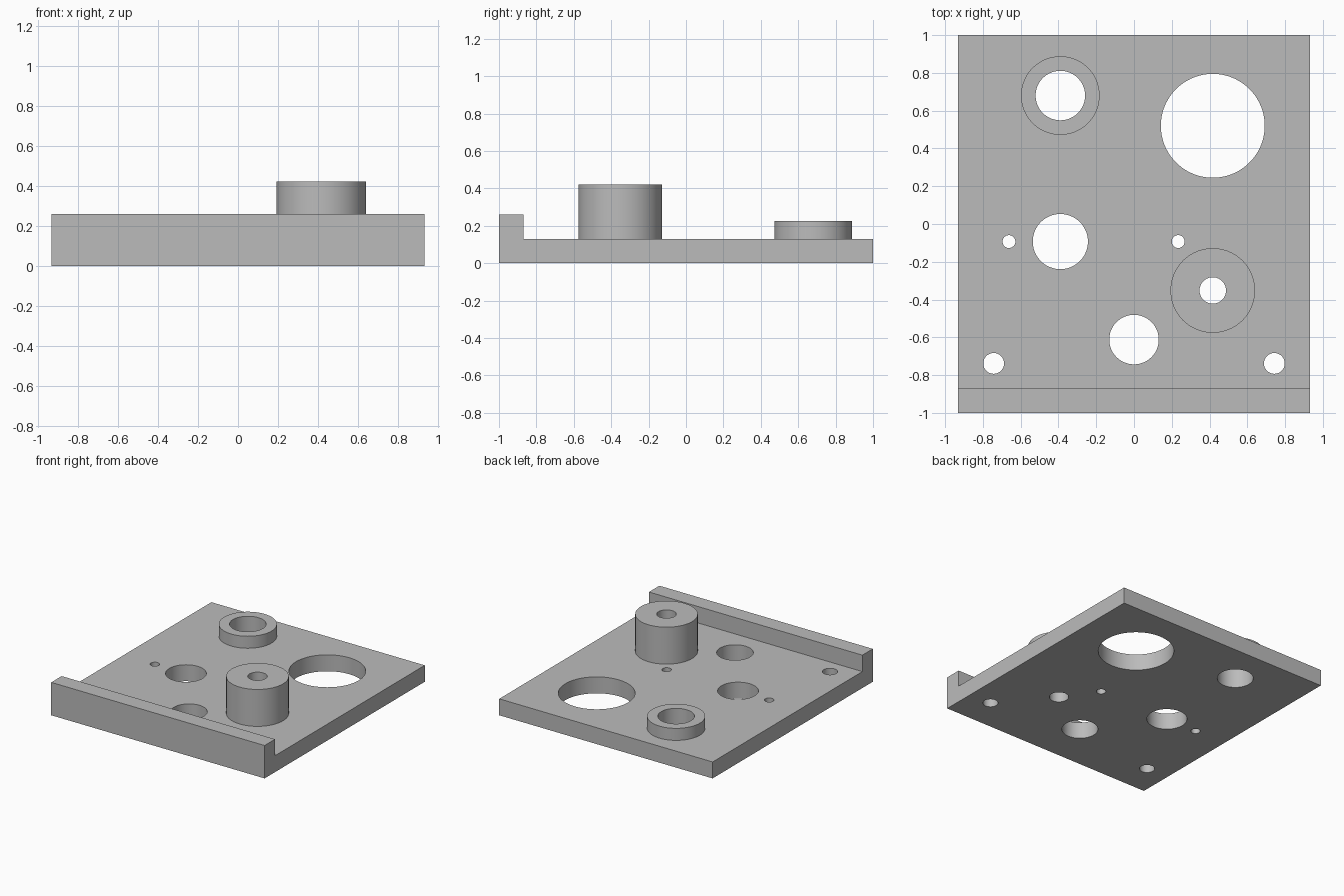
import bpy
import bmesh
import math

cube = bpy.data.objects.get("Cube")
if cube:
    bpy.data.objects.remove(cube, do_unlink=True)

grey = bpy.data.materials.new("plain_grey")
grey.use_nodes = True
COLOUR = (0.5, 0.5, 0.5, 1)
grey.diffuse_color = COLOUR
grey.node_tree.nodes["Principled BSDF"].inputs["Base Color"].default_value = COLOUR

HALF_WIDTH = 0.933
PLATE_TOP, LIP_TOP, LIP_BACK = 0.13, 0.26, -0.87


def add_object(name, bm):
    bmesh.ops.recalc_face_normals(bm, faces=bm.faces[:])
    mesh = bpy.data.meshes.new(name)
    bm.to_mesh(mesh)
    bm.free()
    mesh.materials.append(grey)
    obj = bpy.data.objects.new(name, mesh)
    bpy.context.collection.objects.link(obj)
    return obj


def cylinder(name, x, y, radius, bottom, top):
    bm = bmesh.new()
    bmesh.ops.create_cone(bm, cap_ends=True, segments=72, radius1=radius,
                          radius2=radius, depth=top - bottom)
    bmesh.ops.translate(bm, verts=bm.verts[:], vec=(x, y, (bottom + top) / 2))
    return add_object(name, bm)


def combine(target, tool, operation):
    mod = target.modifiers.new(tool.name, 'BOOLEAN')
    mod.operation = operation
    mod.solver = 'EXACT'
    mod.object = tool
    tool.hide_render = True
    bpy.context.view_layer.objects.active = target
    bpy.ops.object.modifier_apply(modifier=mod.name)
    bpy.data.objects.remove(tool, do_unlink=True)


# Plate with a raised front lip, as one extruded side profile
profile = [(-1, 0), (1, 0), (1, PLATE_TOP), (LIP_BACK, PLATE_TOP),
           (LIP_BACK, LIP_TOP), (-1, LIP_TOP)]
bm = bmesh.new()
side = bm.faces.new([bm.verts.new((-HALF_WIDTH, y, z)) for y, z in profile])
grown = bmesh.ops.extrude_face_region(bm, geom=[side])["geom"]
bmesh.ops.translate(bm, vec=(2 * HALF_WIDTH, 0, 0),
                    verts=[v for v in grown if isinstance(v, bmesh.types.BMVert)])
plate = add_object("mounting_plate", bm)

# Raised bosses: x, y, radius, top
for name, x, y, radius, top in [
    ("low_boss", -0.39, 0.68, 0.208, 0.225),
    ("tall_boss", 0.417, -0.352, 0.224, 0.422),
]:
    combine(plate, cylinder(name, x, y, radius, 0.05, top), 'UNION')

# Through holes: x, y, radius
for name, x, y, radius in [
    ("low_boss_bore", -0.39, 0.68, 0.131),
    ("tall_boss_bore", 0.417, -0.352, 0.07),
    ("large_hole", 0.417, 0.52, 0.275),
    ("middle_hole", -0.39, -0.093, 0.146),
    ("front_hole", 0, -0.612, 0.131),
    ("right_pin_hole", -0.662, -0.093, 0.034),
    ("left_pin_hole", 0.234, -0.093, 0.034),
    ("right_corner_hole", -0.743, -0.738, 0.055),
    ("left_corner_hole", 0.743, -0.738, 0.055),
]:
    combine(plate, cylinder(name, x, y, radius, -0.1, 0.6), 'DIFFERENCE')

# Smooth the round walls, keep the rims sharp
bpy.ops.object.select_all(action='DESELECT')
plate.select_set(True)
bpy.context.view_layer.objects.active = plate
bpy.ops.object.shade_smooth_by_angle(angle=math.radians(30))
